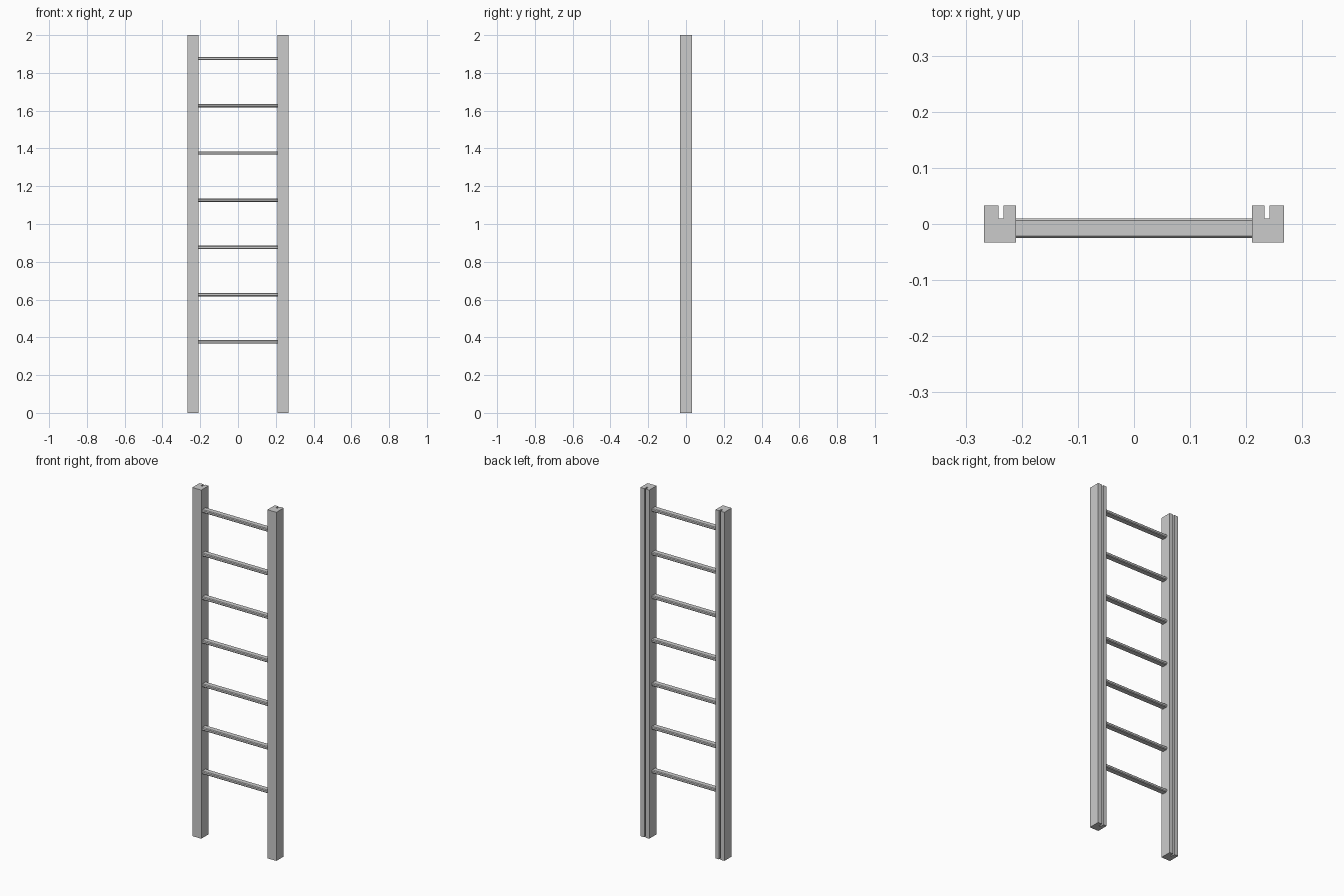
import bpy, bmesh

if "Cube" in bpy.data.objects:
    bpy.data.objects.remove(bpy.data.objects["Cube"])


def prism(name, profile, to_3d, offset):
    """Extrude a closed 2D profile along the vector offset."""
    bm = bmesh.new()
    face = bm.faces.new([bm.verts.new(to_3d(u, v)) for u, v in profile])
    ext = bmesh.ops.extrude_face_region(bm, geom=[face])
    moved = [g for g in ext["geom"] if isinstance(g, bmesh.types.BMVert)]
    bmesh.ops.translate(bm, verts=moved, vec=offset)
    bmesh.ops.recalc_face_normals(bm, faces=bm.faces)
    mesh = bpy.data.meshes.new(name)
    bm.to_mesh(mesh)
    bm.free()
    obj = bpy.data.objects.new(name, mesh)
    bpy.context.collection.objects.link(obj)
    return obj


# Side rails: rectangular posts with a narrow groove down the back
INNER, OUTER, HALF_Y = 0.21, 0.267, 0.033
G0, G1, GY = 0.2325, 0.2415, 0.01
rail = [(INNER, -HALF_Y), (OUTER, -HALF_Y), (OUTER, HALF_Y), (G1, HALF_Y),
        (G1, GY), (G0, GY), (G0, HALF_Y), (INNER, HALF_Y)]
for side, s in (("left", -1), ("right", 1)):
    prism(side + "_rail", rail, lambda u, v, s=s: (s * u, v, 0), (0, 0, 2))

# Rungs: flat bars with chamfered long edges
Y0, Y1, H, C = -0.025, 0.01, 0.009, 0.004
rung = [(Y0 + C, -H), (Y1 - C, -H), (Y1, -H + C), (Y1, H - C),
        (Y1 - C, H), (Y0 + C, H), (Y0, H - C), (Y0, -H + C)]
for i in range(7):
    z = 0.376 + 0.25 * i
    prism(f"rung_{i + 1}", rung,
          lambda u, v, z=z: (-INNER, u, z + v), (2 * INNER, 0, 0))
